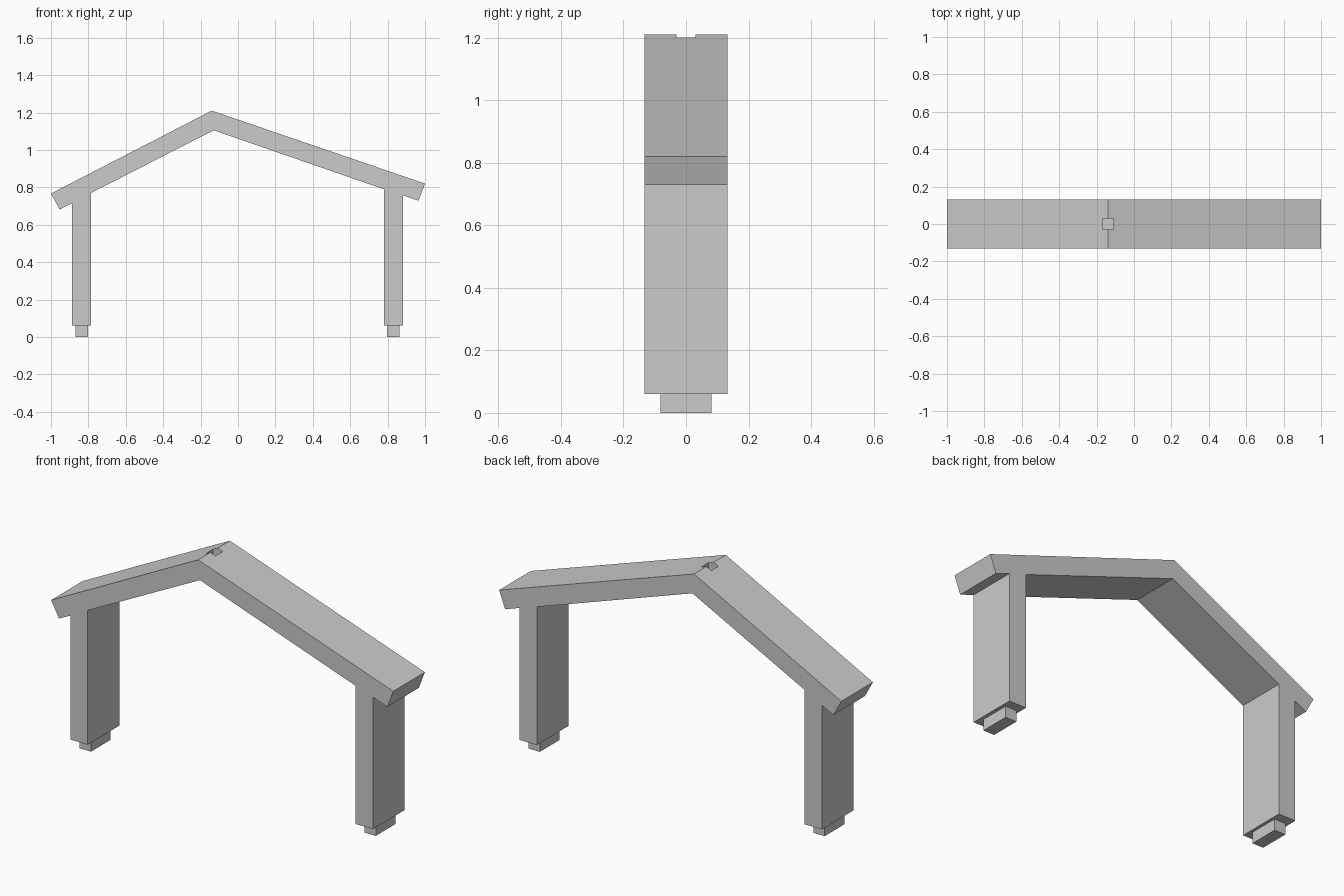
import bpy
import bmesh

cube = bpy.data.objects.get("Cube")
if cube:
    bpy.data.objects.remove(cube, do_unlink=True)

grey = bpy.data.materials.new("plain grey")
grey.use_nodes = True
COLOUR = (0.6, 0.6, 0.6, 1)
grey.diffuse_color = COLOUR
grey.node_tree.nodes["Principled BSDF"].inputs["Base Color"].default_value = COLOUR


def extrude_profile(name, points, half_depth):
    """Solid made by sweeping an x-z outline along y."""
    bm = bmesh.new()
    face = bm.faces.new([bm.verts.new((x, -half_depth, z)) for x, z in points])
    swept = bmesh.ops.extrude_face_region(bm, geom=[face])["geom"]
    verts = [v for v in swept if isinstance(v, bmesh.types.BMVert)]
    bmesh.ops.translate(bm, verts=verts, vec=(0, 2 * half_depth, 0))
    bmesh.ops.recalc_face_normals(bm, faces=bm.faces)
    mesh = bpy.data.meshes.new(name)
    bm.to_mesh(mesh)
    bm.free()
    mesh.materials.append(grey)
    obj = bpy.data.objects.new(name, mesh)
    bpy.context.collection.objects.link(obj)
    return obj


def rectangle(x0, x1, z0, z1):
    return [(x0, z0), (x1, z0), (x1, z1), (x0, z1)]


# Two posts and the sloping rafters form one continuous frame
frame = extrude_profile("portal_frame", [
    (-1, 0.767), (-0.954, 0.682), (-0.887, 0.715),
    (-0.887, 0.06), (-0.786, 0.06), (-0.786, 0.77),
    (-0.13, 1.105), (0.78, 0.79),
    (0.78, 0.06), (0.882, 0.06), (0.882, 0.757),
    (0.965, 0.728), (1, 0.82), (-0.14, 1.21)], 0.132)

# Small square socket sunk into the ridge
cutter = extrude_profile("socket_cutter", rectangle(-0.168, -0.11, 1.15, 1.3), 0.03)
cutter.hide_render = True
cutter.hide_viewport = True
socket = frame.modifiers.new("ridge_socket", "BOOLEAN")
socket.operation = "DIFFERENCE"
socket.solver = "EXACT"
socket.object = cutter

# Tenons under the posts
for side, x in (("right", -0.835), ("left", 0.83)):
    extrude_profile(side + "_tenon", rectangle(x - 0.033, x + 0.033, 0, 0.06), 0.082)
